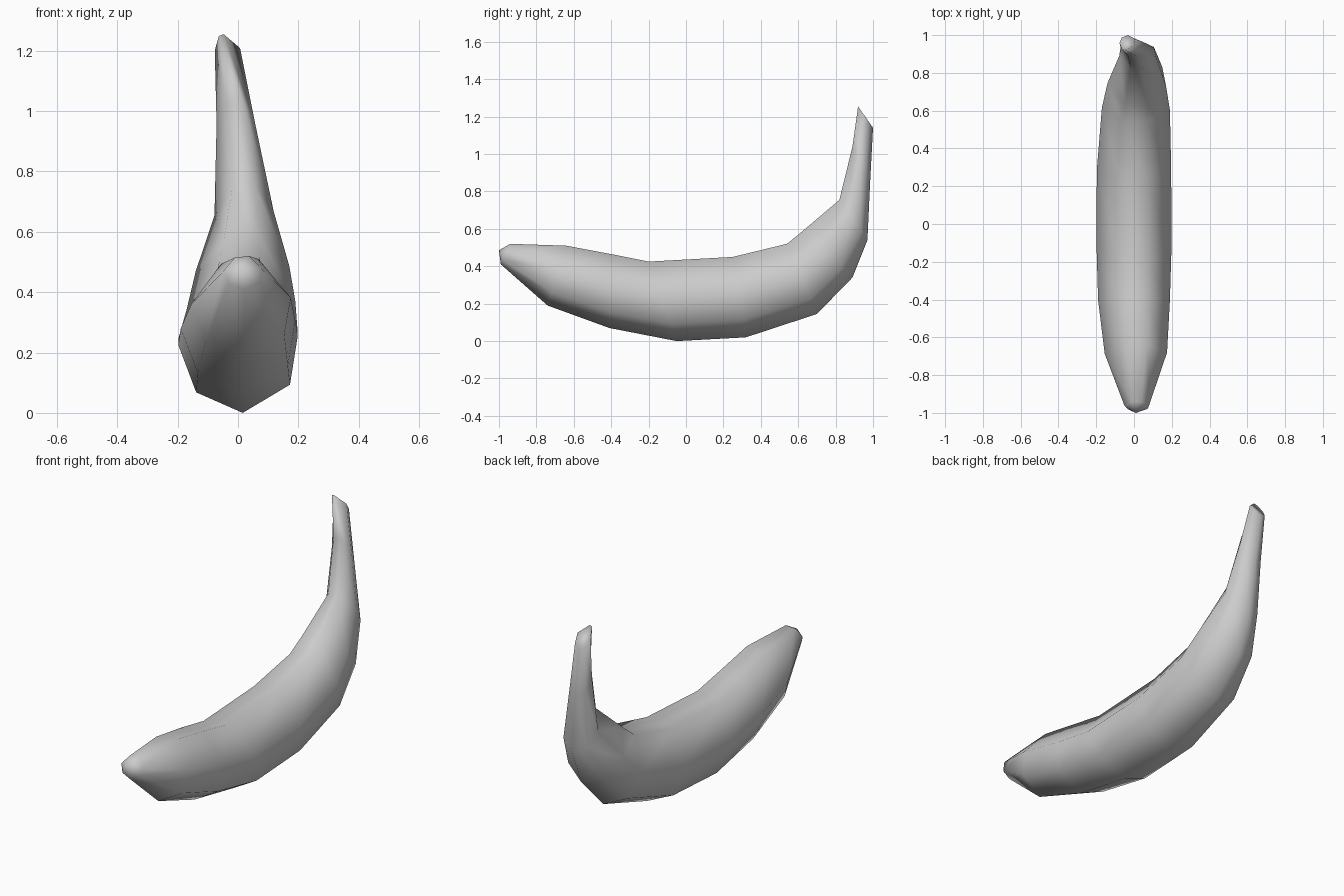
import bpy
import bmesh
from mathutils import Vector

cube = bpy.data.objects.get("Cube")
if cube:
    bpy.data.objects.remove(cube, do_unlink=True)

# Single plain skin colour
skin = bpy.data.materials.new("plain grey")
skin.use_nodes = True
grey = (0.6, 0.6, 0.6, 1)
skin.diffuse_color = grey
skin.node_tree.nodes["Principled BSDF"].inputs["Base Color"].default_value = grey

# Seven-sided section: sideways share of half width, share from outer to inner curve
SECTION = [(.08, 0), (.87, .22), (1, .6), (.35, 1), (-.4, .95), (-1, .53), (-.7, .16)]

# Stations: outer curve (y, z), inner curve (y, z), x centre, half width
STATIONS = [
    ((-.99, .41), (-.94, .52), .015, .065),
    ((-.74, .19), (-.64, .51), .01, .165),
    ((-.41, .07), (-.40, .465), 0, .19),
    ((-.05, 0), (-.20, .425), 0, .198),
    ((.32, .02), (.25, .45), 0, .197),
    ((.70, .145), (.54, .52), .01, .18),
    ((.89, .34), (.62, .585), .015, .155),
    ((.97, .54), (.82, .755), .02, .098),
    ((.985, .86), (.89, 1.04), -.008, .063),
    ((1, 1.14), (.92, 1.255), -.035, .042),
]


def add_ring(bm, outer, inner, centre, half):
    """One cross-section spanning the outer and inner curves."""
    a, b = Vector((0, *outer)), Vector((0, *inner))
    ring = []
    for side, up in SECTION:
        p = a.lerp(b, up)
        p.x = centre + side * half
        ring.append(bm.verts.new(p))
    return ring


# Fruit body and stem in one loft
bm = bmesh.new()
rings = [add_ring(bm, *s) for s in STATIONS]
n = len(SECTION)
for r, s in zip(rings, rings[1:]):
    for i in range(n):
        j = (i + 1) % n
        bm.faces.new((r[i], r[j], s[j], s[i]))

# Blunt blossom tip and slanted stem cut
tip = bm.verts.new((.01, -1, .485))
for i in range(n):
    bm.faces.new((rings[0][i], tip, rings[0][(i + 1) % n]))
bm.faces.new(rings[-1])
# Narrow the top of the stem cut
for v in rings[-1][3:5]:
    v.co.x = -.055 + (v.co.x + .035) * .5

bmesh.ops.recalc_face_normals(bm, faces=bm.faces[:])
for f in bm.faces:
    f.smooth = True
mesh = bpy.data.meshes.new("banana")
bm.to_mesh(mesh)
bm.free()
mesh.materials.append(skin)
banana = bpy.data.objects.new("banana", mesh)
bpy.context.collection.objects.link(banana)
